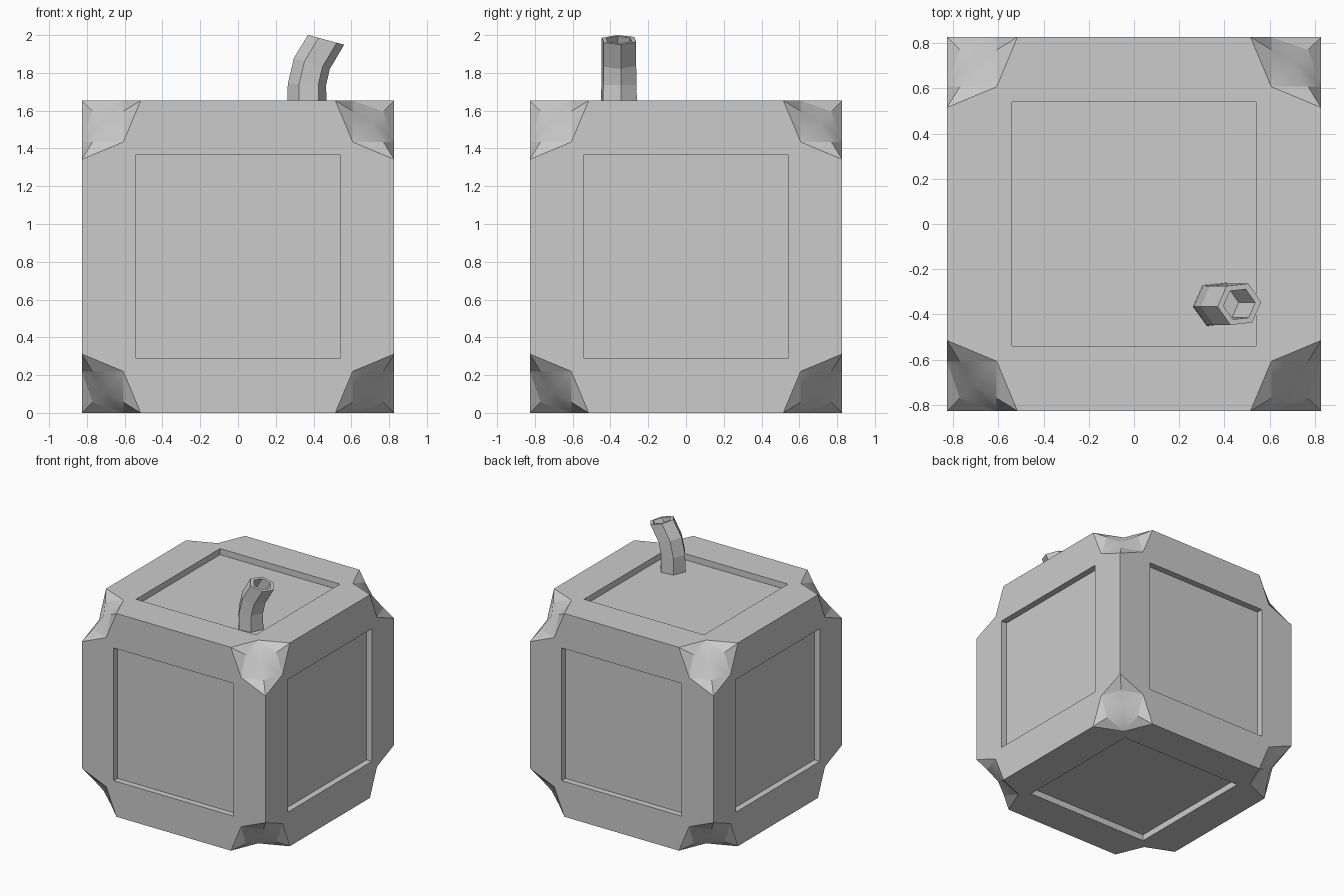
import bpy, bmesh
from math import radians, sin, cos, pi
from itertools import product
from mathutils import Vector

if "Cube" in bpy.data.objects:
    bpy.data.objects.remove(bpy.data.objects["Cube"])

H = 0.827          # half size of the cube
PANEL = 0.54       # half size of each recessed panel
DEPTH = 0.05       # panel recess depth
TIP = 0.312        # notch reach along the cube edges
CUT = 0.22         # notch reach across the faces
Q = 0.057          # inset of the notch's edge facets
MID = 0.115        # inset of the notch's centre


def make_object(name, bm):
    bmesh.ops.recalc_face_normals(bm, faces=bm.faces)
    mesh = bpy.data.meshes.new(name)
    bm.to_mesh(mesh)
    bm.free()
    obj = bpy.data.objects.new(name, mesh)
    bpy.context.collection.objects.link(obj)
    return obj


def build_body():
    bm = bmesh.new()
    cache = {}

    def vert(p):
        key = tuple(round(c, 4) for c in p)
        if key not in cache:
            cache[key] = bm.verts.new((p[0], p[1], p[2] + H))
        return cache[key]

    # six faces, each a frame around a recessed panel
    for a, s in product(range(3), (1, -1)):
        b, c = (a + 1) % 3, (a + 2) % 3

        def at(u, v, depth=0.0):
            p = [0, 0, 0]
            p[a], p[b], p[c] = s * (H - depth), u, v
            return vert(p)

        corners = [(1, 1), (-1, 1), (-1, -1), (1, -1)]
        for k in range(4):
            (u0, v0), (u1, v1) = corners[k], corners[(k + 1) % 4]
            du, dv = (u1 - u0) / 2, (v1 - v0) / 2
            i0, i1 = at(u0 * PANEL, v0 * PANEL), at(u1 * PANEL, v1 * PANEL)
            f0 = at(u0 * PANEL, v0 * PANEL, DEPTH)
            f1 = at(u1 * PANEL, v1 * PANEL, DEPTH)
            bm.faces.new((i0,
                          at(u0 * (H - CUT), v0 * (H - CUT)),
                          at(u0 * H + du * TIP, v0 * H + dv * TIP),
                          at(u1 * H - du * TIP, v1 * H - dv * TIP),
                          at(u1 * (H - CUT), v1 * (H - CUT)),
                          i1))
            bm.faces.new((i0, i1, f1, f0))
        bm.faces.new([at(u * PANEL, v * PANEL, DEPTH) for u, v in corners])

    # eight dented corners: flat edge facets around a smooth hollow
    for sg in product((1, -1), repeat=3):
        def off(d):
            return vert([sg[i] * (H - d[i]) for i in range(3)])

        def axis(i, along, rest):
            return off([along if j == i else rest for j in range(3)])

        def face_pt(i):
            return axis(i, 0, CUT)

        mid = off((MID, MID, MID))
        for i in range(3):
            tip, inner = axis(i, TIP, 0), axis(i, CUT, Q)
            for j in ((i + 1) % 3, (i + 2) % 3):
                bm.faces.new((tip, face_pt(j), inner))
                bm.faces.new((inner, face_pt(j), mid)).smooth = True
    return make_object("cube_body", bm)


def build_stem():
    bm = bmesh.new()

    def ring(x, z, tilt, r):
        t = radians(tilt)
        pts = []
        for k in range(6):
            ang = radians(6) + k * pi / 3
            u, v = r * cos(ang), r * sin(ang)
            pts.append(bm.verts.new((x + u * cos(t), -0.355 + v, z - u * sin(t))))
        return pts

    # outside up to the rim, then down the hollow inside
    rings = [ring(*p) for p in (
        (0.365, H * 2 - DEPTH - 0.005, 0, 0.105),
        (0.365, 1.738, 2, 0.102),
        (0.391, 1.850, 17, 0.100),
        (0.466, 1.975, 15, 0.100),
        (0.466, 1.975, 15, 0.073),
        (0.393, 1.853, 17, 0.073))]
    for lo, hi in zip(rings, rings[1:]):
        for k in range(6):
            n = (k + 1) % 6
            bm.faces.new((lo[k], lo[n], hi[n], hi[k]))
    bm.faces.new(rings[0])
    bm.faces.new(rings[-1])
    return make_object("bent_stem", bm)


build_body()
build_stem()
